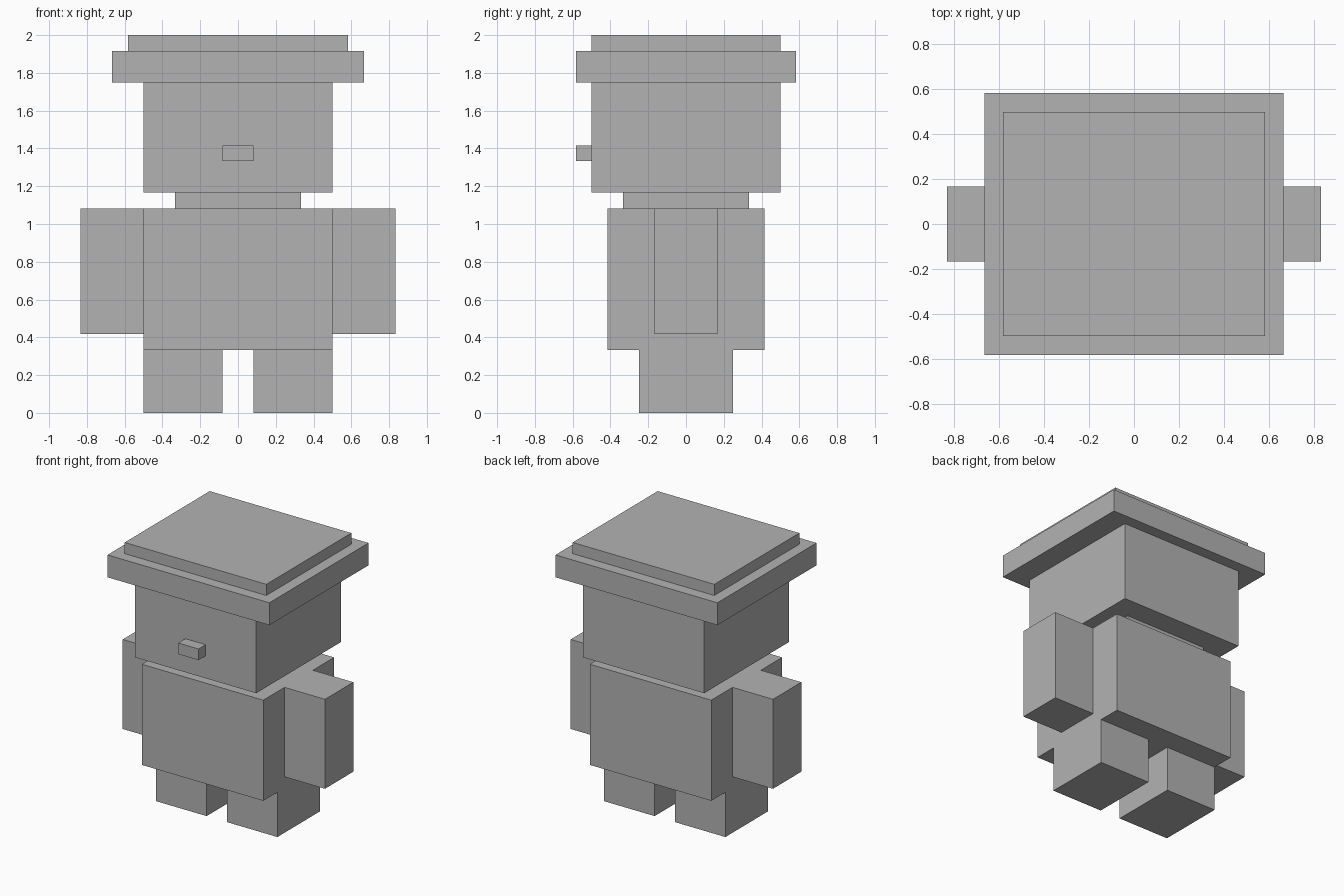
import bpy
import bmesh
from mathutils import Vector

# Remove the default cube
default_cube = bpy.data.objects.get("Cube")
if default_cube:
    bpy.data.objects.remove(default_cube, do_unlink=True)

UNIT = 1 / 12  # the figure is laid out on a grid of whole blocks

# One plain grey for the whole figure
grey = bpy.data.materials.new("plain_grey")
grey.use_nodes = True
colour = (0.45, 0.45, 0.45, 1)
grey.diffuse_color = colour
grey.node_tree.nodes["Principled BSDF"].inputs["Base Color"].default_value = colour


def block(name, x, y, z):
    """Box spanning the given (low, high) block ranges."""
    low, high = (Vector(corner) * UNIT for corner in zip(x, y, z))
    bm = bmesh.new()
    bmesh.ops.create_cube(bm, size=1)
    bmesh.ops.scale(bm, vec=high - low, verts=bm.verts)
    mesh = bpy.data.meshes.new(name)
    bm.to_mesh(mesh)
    bm.free()
    mesh.materials.append(grey)
    obj = bpy.data.objects.new(name, mesh)
    obj.location = (low + high) / 2
    bpy.context.collection.objects.link(obj)
    return obj


def pair(name, x, y, z):
    """Matching blocks on the left (+x) and right (-x)."""
    block("left_" + name, x, y, z)
    block("right_" + name, (-x[1], -x[0]), y, z)


# Legs, body and arms
pair("leg", (1, 6), (-3, 3), (0, 4))
block("body", (-6, 6), (-5, 5), (4, 13))
pair("arm", (6, 10), (-2, 2), (5, 13))

# Neck, head and nose
block("neck", (-4, 4), (-4, 4), (13, 14))
block("head", (-6, 6), (-6, 6), (14, 21))
block("nose", (-1, 1), (-7, -6), (16, 17))

# Flat hat
block("hat_brim", (-8, 8), (-7, 7), (21, 23))
block("hat_top", (-7, 7), (-6, 6), (23, 24))
